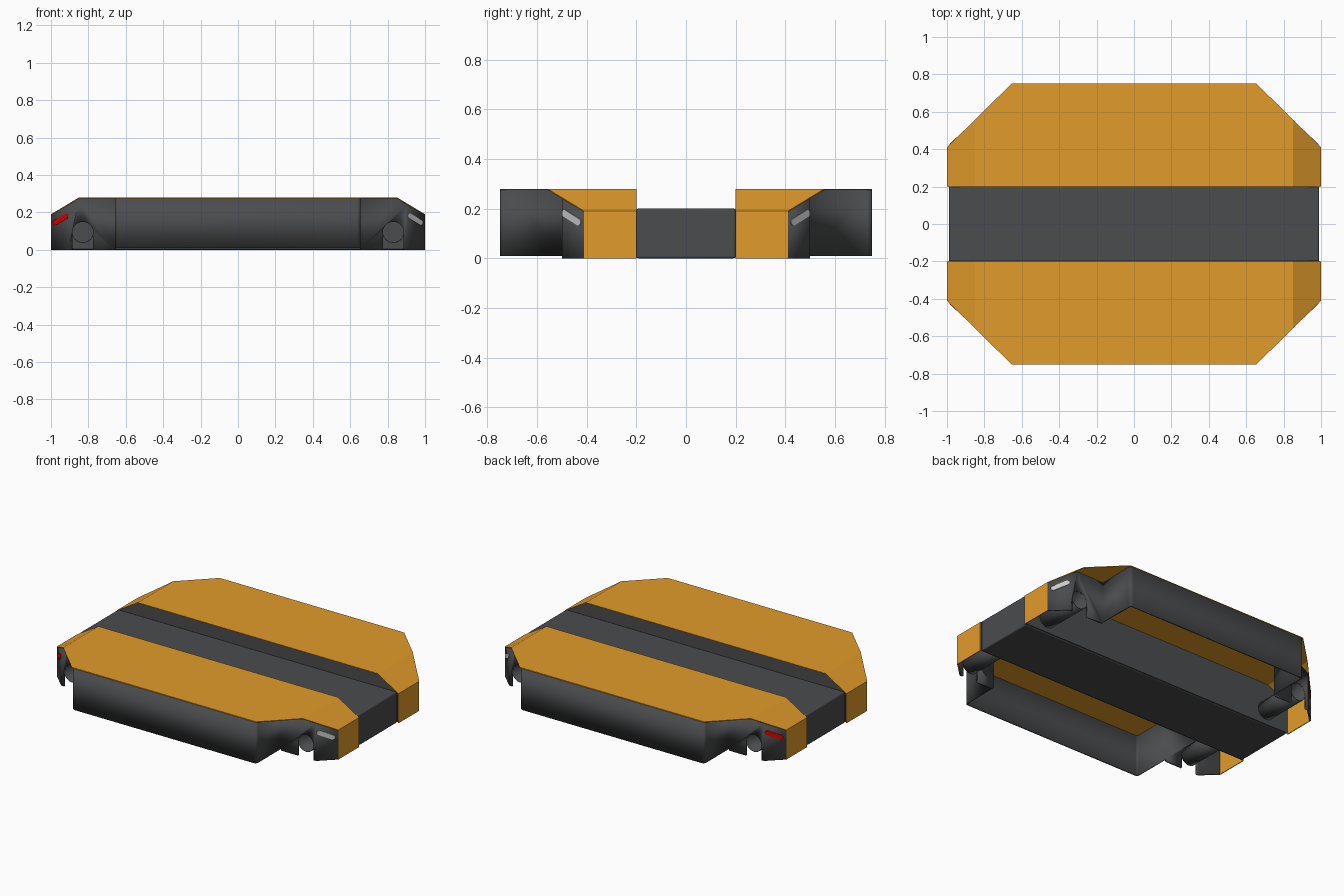
import bpy, bmesh
from math import sin, cos, pi
from mathutils import Vector

if "Cube" in bpy.data.objects:
    bpy.data.objects.remove(bpy.data.objects["Cube"])


def material(name, rgb):
    m = bpy.data.materials.new(name)
    m.diffuse_color = (*rgb, 1)
    m.use_nodes = True
    m.node_tree.nodes["Principled BSDF"].inputs["Base Color"].default_value = m.diffuse_color
    return m


DARK = material("dark_grey", (0.07, 0.072, 0.075))
ORANGE = material("orange", (0.76, 0.33, 0.025))
RED = material("red", (0.75, 0.0, 0.0))
CLEAR = material("light_grey", (0.6, 0.6, 0.6))


def make(name, faces, mat, thick=0, mirror=False, recalc=False):
    """Build a mesh from lists of corner points, weld it, optionally mirror and thicken."""
    bm = bmesh.new()
    for f in faces:
        bm.faces.new([bm.verts.new(p) for p in f])
    bmesh.ops.remove_doubles(bm, verts=bm.verts, dist=1e-4)
    if recalc:
        bmesh.ops.recalc_face_normals(bm, faces=bm.faces)
    me = bpy.data.meshes.new(name)
    bm.to_mesh(me)
    bm.free()
    me.materials.append(mat)
    ob = bpy.data.objects.new(name, me)
    bpy.context.collection.objects.link(ob)
    if mirror:
        m = ob.modifiers.new("mirror", 'MIRROR')
        m.use_axis = (True, True, False)
    if thick:
        s = ob.modifiers.new("solidify", 'SOLIDIFY')
        s.thickness = thick
        s.offset = -1
    return ob


def smooth(ob):
    bpy.ops.object.select_all(action='DESELECT')
    ob.select_set(True)
    bpy.context.view_layer.objects.active = ob
    bpy.ops.object.shade_smooth_by_angle(angle=0.6)


def prism(poly, offset):
    """Faces of a flat polygon extruded by an offset."""
    a = [Vector(p) for p in poly]
    b = [p + Vector(offset) for p in a]
    n = len(a)
    return [a, b[::-1]] + [[a[i], b[i], b[(i + 1) % n], a[(i + 1) % n]] for i in range(n)]


def roof(x):
    return 0.28 - max(0, x - 0.85) * 0.6


# orange covers: flat top, sloped end, vertical end (one quarter, mirrored)
make("top_covers", [
    [(0, .2, .28), (.85, .2, .28), (.85, .558, .28), (.655, .75, .28), (0, .75, .28)],
    [(.85, .2, .28), (1, .2, .19), (1, .41, .19), (.85, .558, .28)],
    [(1, .2, .19), (1, .2, 0), (1, .41, 0), (1, .41, .19)],
], ORANGE, thick=0.005, mirror=True)

# centre channel floor block with softened edges
body = make("centre_body",
            prism([(-.99, -.2, 0), (.99, -.2, 0), (.99, .2, 0), (-.99, .2, 0)], (0, 0, .2)),
            DARK, recalc=True)
bev = body.modifiers.new("bevel", 'BEVEL')
bev.width = 0.008
bev.segments = 3
smooth(body)

# channel side plates following the roof profile
for s, side in ((1, "back"), (-1, "front")):
    plate = [(-.992, .005), (.992, .005), (.992, .193), (.85, .278), (-.85, .278), (-.992, .193)]
    make("channel_wall_" + side, prism([(x, s * .199, z) for x, z in plate], (0, s * .006, 0)),
         DARK, recalc=True)

# side skirt with rounded corner, stepped notch and chamfered panel
R, TOP = 0.02, 0.004
path = [(0, .75)]
path += [(.655 - R + R * sin(i * pi / 12), .75 - R + R * cos(i * pi / 12)) for i in range(7)]
path += [(.655, .5)]
faces = [[(*p, .28 - TOP), (*q, .28 - TOP), (*q, .01), (*p, .01)] for p, q in zip(path, path[1:])]

# notch wall with open-bottomed arch
WX, WZ, WR = .83, .095, .055
arch = [(WX + WR * cos(pi * i / 20), WZ + WR * sin(pi * i / 20)) for i in range(21)]
outline = [(.655, .28 - TOP), (.85, .28 - TOP), (.905, roof(.905) - TOP), (.905, 0), (WX + WR, 0)]
outline += arch + [(WX - WR, 0), (.66, 0), (.655, .01)]
faces.append([(x, .5, z) for x, z in outline])

# chamfered corner panel
faces.append([(.905, .5, roof(.905) - TOP), (.999, .41, roof(1) - TOP),
              (.999, .41, 0), (.905, .5, 0)])
smooth(make("side_skirts", faces, DARK, thick=0.01, mirror=True))

# hollow round tunnels behind the arches
ring = [(WX + WR * cos(pi * i / 16), WZ + WR * sin(pi * i / 16)) for i in range(33)]
smooth(make("wheel_tunnels",
            [[(a[0], .495, a[1]), (a[0], .2, a[1]), (b[0], .2, b[1]), (b[0], .495, b[1])]
             for a, b in zip(ring, ring[1:])],
            DARK, thick=0.003, mirror=True))

# slanted capsule lights on the corner panels
n = Vector((.09, .095, 0)).normalized()
d = Vector((.095, -.09, -.057)).normalized()
v = n.cross(d)
mid = Vector((.947, .4602, .163))
capsule = []
for sgn in (1, -1):
    for i in range(9):
        t = -pi / 2 + pi * i / 8
        capsule.append(mid + d * sgn * (.044 + .014 * cos(t)) + v * sgn * .014 * sin(t))
for sx, mat, end in ((1, CLEAR, "right"), (-1, RED, "left")):
    for sy, side in ((1, "back"), (-1, "front")):
        fs = prism([p - n * .006 for p in capsule], n * .009)
        fs = [[(p.x * sx, p.y * sy, p.z) for p in f] for f in fs]
        make("light_%s_%s" % (end, side), fs, mat, recalc=True)
